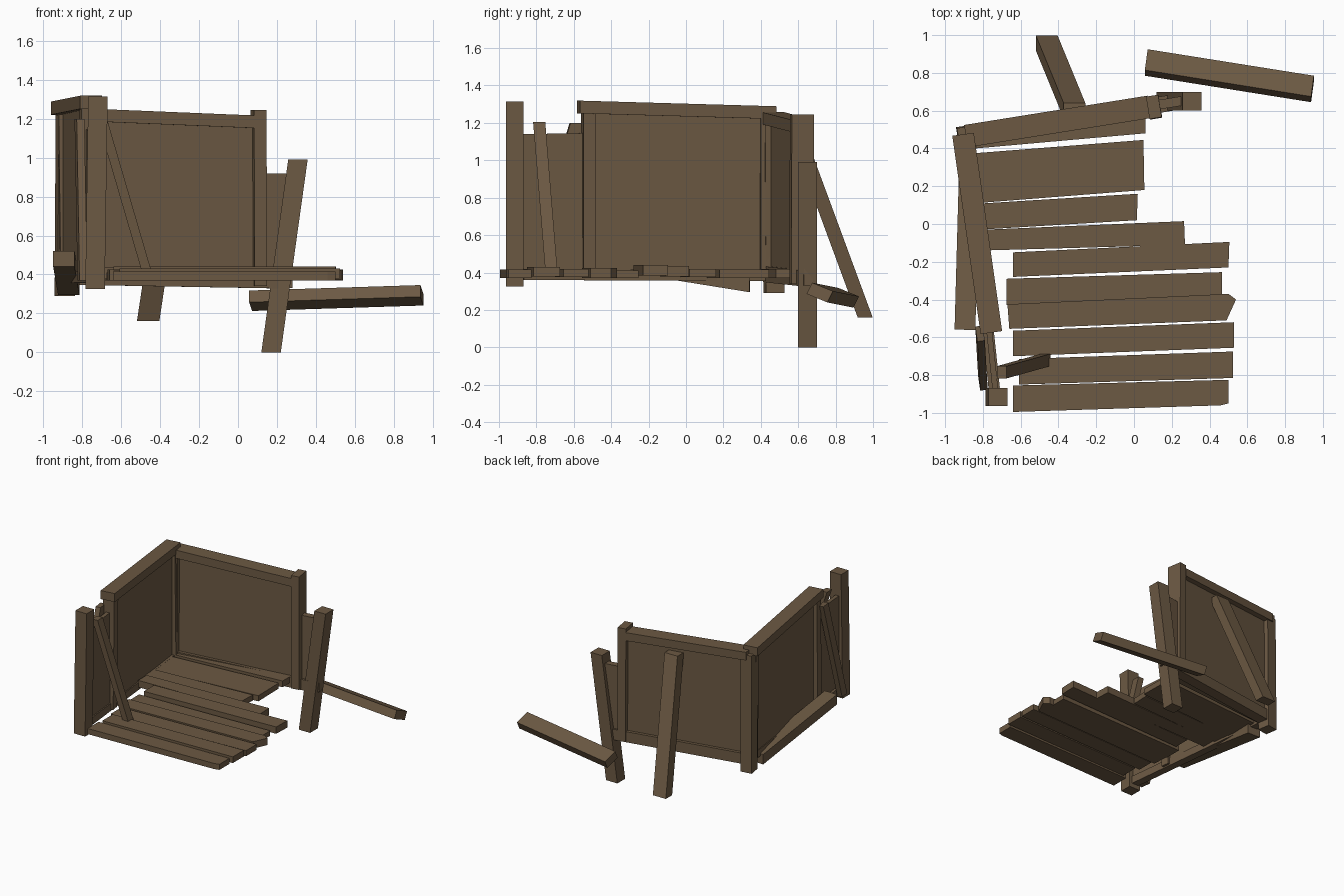
import bpy, bmesh, math
from mathutils import Vector

if "Cube" in bpy.data.objects:
    bpy.data.objects.remove(bpy.data.objects["Cube"])

wood = bpy.data.materials.new("weathered brown wood")
wood.diffuse_color = (0.15, 0.10, 0.056, 1)
wood.use_nodes = True
wood.node_tree.nodes["Principled BSDF"].inputs["Base Color"].default_value = wood.diffuse_color


def loft(name, bottom, top):
    """Solid between two matching outlines."""
    bm = bmesh.new()
    lo = [bm.verts.new(p) for p in bottom]
    hi = [bm.verts.new(p) for p in top]
    n = len(lo)
    bm.faces.new(lo[::-1])
    bm.faces.new(hi)
    for i in range(n):
        j = (i + 1) % n
        bm.faces.new((lo[i], lo[j], hi[j], hi[i]))
    bmesh.ops.recalc_face_normals(bm, faces=bm.faces)
    me = bpy.data.meshes.new(name)
    bm.to_mesh(me)
    bm.free()
    me.materials.append(wood)
    ob = bpy.data.objects.new(name, me)
    bpy.context.collection.objects.link(ob)
    return ob


def beam(name, a, b, u, v):
    """Timber from a to b with a section spanned by full-size vectors u and v."""
    u, v = Vector(u) / 2, Vector(v) / 2
    section = (-u - v, u - v, u + v, v - u)
    return loft(name, [Vector(a) + s for s in section],
                [Vector(b) + s for s in section])


def rail(name, a, b, w, h):
    """Mostly level timber or panel with upright ends."""
    d = (Vector(b) - Vector(a)).normalized()
    side = Vector((-d.y, d.x, 0)).normalized()
    return beam(name, a, b, side * w, (0, 0, h))


def post(name, a, b, w, d, angle=0):
    """Mostly upright timber with level ends."""
    c, s = math.cos(angle), math.sin(angle)
    return beam(name, a, b, (w * c, w * s, 0), (-d * s, d * c, 0))


# floor planks: plan outline, bottom and top height
planks = [
    ([(-.64, -.995), (.46, -.96), (.50, -.95), (.50, -.825), (-.64, -.855)], .37, .415),
    ([(-.61, -.85), (.525, -.815), (.525, -.675), (-.61, -.715)], .38, .43),
    ([(-.64, -.70), (.53, -.655), (.53, -.52), (-.64, -.565)], .375, .42),
    ([(-.66, -.555), (.49, -.51), (.54, -.40), (.50, -.37), (-.67, -.425)], .37, .425),
    ([(-.675, -.43), (.465, -.375), (.465, -.255), (-.675, -.29)], .37, .41),
    ([(-.64, -.28), (.50, -.23), (.505, -.095), (-.64, -.15)], .385, .44),
    ([(-.79, -.14), (.27, -.11), (.265, .015), (-.79, -.03)], .38, .435),
    ([(-.82, -.03), (.015, .02), (.02, .16), (-.82, .108)], .375, .42),
    ([(-.84, .11), (.055, .18), (.05, .445), (-.84, .375)], .37, .415),
    ([(-.84, .40), (.06, .48), (.06, .57), (-.84, .47)], .37, .42),
]
for i, (outline, z0, z1) in enumerate(planks):
    loft(f"floor_plank_{i + 1}", [(x, y, z0) for x, y in outline],
         [(x, y, z1) for x, y in outline])

# back wall
tilt = math.atan2(.165, 1)
rail("back_panel", (-.88, .465, .80), (.10, .625, .775), .035, .86)
rail("back_top_rail", (-.89, .465, 1.225), (.08, .62, 1.185), .12, .065)
rail("back_bottom_rail", (-.88, .465, .39), (.25, .65, .37), .085, .085)
post("back_left_post", (-.89, .47, .29), (-.885, .465, 1.23), .09, .10, tilt)
post("back_right_post", (.108, .617, .34), (.105, .62, 1.245), .065, .12, tilt)
rail("back_broken_panel", (.12, .63, .625), (.275, .655, .625), .05, .59)

# left wall
lean = math.radians(8)
rail("left_top_rail", (-.905, .475, 1.255), (-.755, -.575, 1.285), .115, .068)
rail("left_panel", (-.89, .45, .80), (-.767, -.53, .81), .035, .88)
rail("left_sill", (-.88, .45, .385), (-.74, -.87, .39), .06, .06)
rail("left_fallen_rail", (-.87, .34, .335), (-.895, -.56, .48), .11, .08)
post("left_front_stud", (-.775, -.522, .37), (-.765, -.522, 1.255), .09, .065, lean)
post("left_back_stud", (-.875, .42, .37), (-.885, .42, 1.23), .08, .05, lean)
rail("left_broken_panel", (-.768, -.55, .76), (-.735, -.87, .755), .03, .77)

# front corner post and slats
post("front_left_post", (-.735, -.915, .325), (-.72, -.915, 1.315), .10, .095)
post("front_loose_slat", (-.468, -.72, .41), (-.70, -.785, 1.205), .05, .065)
post("left_diagonal_slat", (-.80, -.84, .37), (-.815, -.58, 1.2), .04, .08, lean)

# leaning timbers behind and the fallen beam
post("back_right_leg", (.17, .65, 0), (.308, .65, .99), .10, .10)
post("back_prop", (-.462, .958, .16), (-.315, .60, 1.13), .115, .08)
beam("fallen_beam", (.065, .855, .265), (.945, .715, .293), (.015, .11, -.045), (0, .03, .06))
